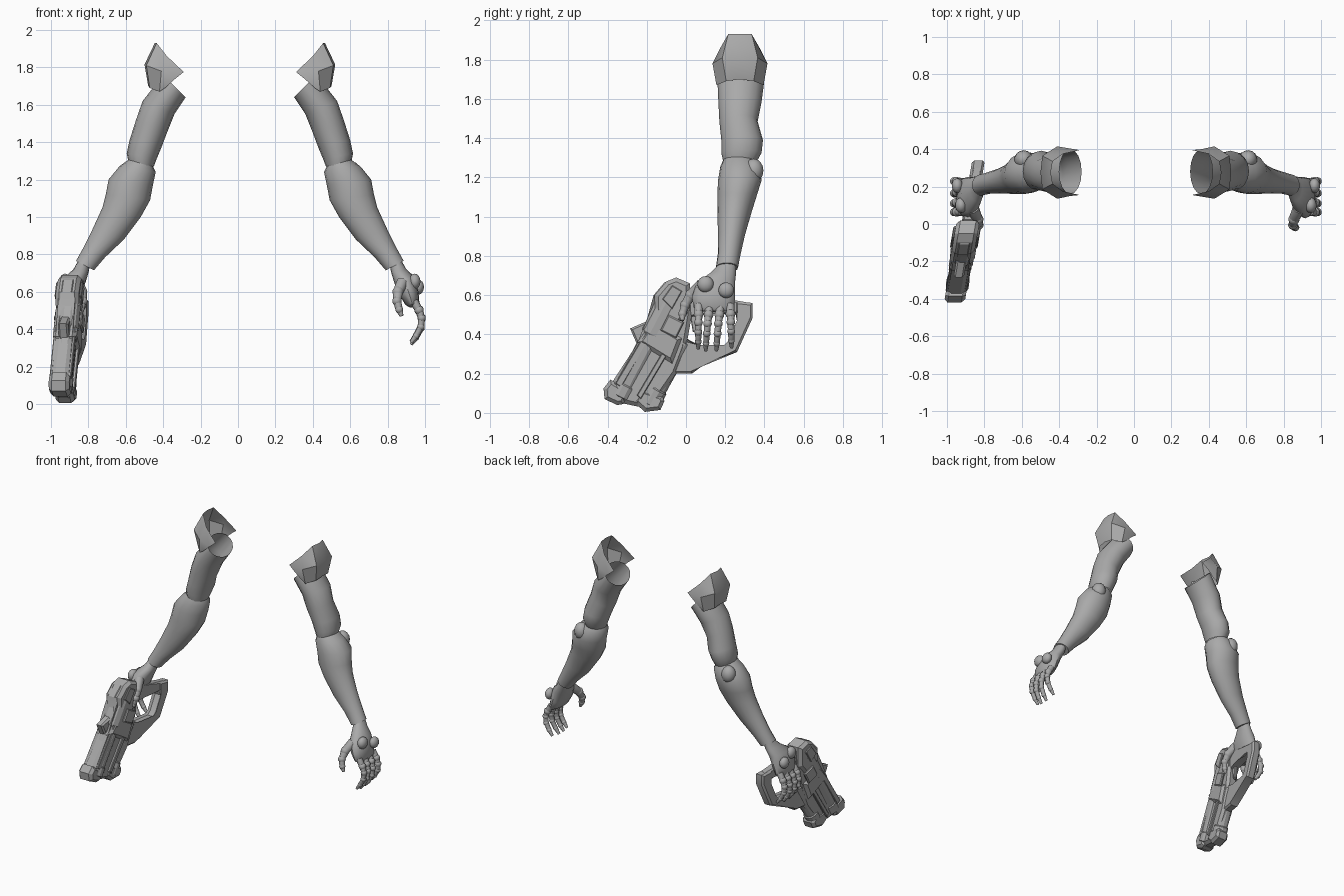
import bpy, bmesh, math
from mathutils import Vector

if "Cube" in bpy.data.objects:
    bpy.data.objects.remove(bpy.data.objects["Cube"])

grey = bpy.data.materials.new("plain_grey")
grey.diffuse_color = (0.4, 0.4, 0.4, 1)
grey.use_nodes = True
grey.node_tree.nodes["Principled BSDF"].inputs["Base Color"].default_value = grey.diffuse_color


def finish(name, bm, angle=40, normals=True):
    if normals:
        bmesh.ops.recalc_face_normals(bm, faces=bm.faces)
    me = bpy.data.meshes.new(name)
    bm.to_mesh(me)
    bm.free()
    me.materials.append(grey)
    ob = bpy.data.objects.new(name, me)
    bpy.context.collection.objects.link(ob)
    bpy.ops.object.select_all(action='DESELECT')
    ob.select_set(True)
    bpy.context.view_layer.objects.active = ob
    bpy.ops.object.shade_smooth_by_angle(angle=math.radians(angle))
    return ob


def place(side, p):
    """Right arm as is, left arm reflected."""
    return Vector(p) if side > 0 else Vector((0.02 - p[0], p[1], p[2]))


def skin(bm, rings, cap_start=False, cap_end=False):
    vs = [[bm.verts.new(p) for p in r] for r in rings]
    n = len(vs[0])
    for a, b in zip(vs, vs[1:]):
        for i in range(n):
            j = (i + 1) % n
            bm.faces.new((a[i], a[j], b[j], b[i]))
    if cap_start:
        bm.faces.new(vs[0])
    if cap_end:
        bm.faces.new(vs[-1])


def limb(name, side, rows, n=16, **caps):
    """Each row: inner x, inner z, outer x, outer z, front y, back y."""
    rings = []
    for xi, zi, xo, zo, y0, y1 in rows:
        c = Vector(((xi + xo) / 2, (y0 + y1) / 2, (zi + zo) / 2))
        a = Vector(((xo - xi) / 2, 0, (zo - zi) / 2))
        b = Vector((0, (y1 - y0) / 2, 0))
        rings.append([place(side, c + a * math.cos(t) + b * math.sin(t))
                      for t in (2 * math.pi * i / n for i in range(n))])
    bm = bmesh.new()
    skin(bm, rings, **caps)
    return finish(name, bm)


def tube(bm, pts, radii, n=10):
    pts = [Vector(p) for p in pts]
    rings = []
    for i, p in enumerate(pts):
        d = (pts[min(i + 1, len(pts) - 1)] - pts[max(i - 1, 0)]).normalized()
        u = d.cross(Vector((0.9, 0.3, 0.1))).normalized()
        v = d.cross(u)
        rings.append([p + radii[i] * (u * math.cos(t) + v * math.sin(t))
                      for t in (2 * math.pi * k / n for k in range(n))])
    skin(bm, rings, True, True)


def ball(bm, c, r, squash=(1, 1, 1)):
    res = bmesh.ops.create_uvsphere(bm, u_segments=14, v_segments=8, radius=r)
    for v in res['verts']:
        v.co = Vector(c) + Vector([v.co[i] * squash[i] for i in range(3)])


UPPER = [(.30, 1.64, .42, 1.76, .16, .40), (.36, 1.55, .53, 1.62, .165, .385),
         (.40, 1.45, .565, 1.52, .17, .365), (.43, 1.37, .60, 1.41, .18, .392),
         (.455, 1.31, .615, 1.34, .18, .385), (.47, 1.27, .605, 1.29, .19, .36)]
FORE = [(.475, 1.27, .60, 1.31, .19, .35), (.46, 1.24, .655, 1.27, .175, .375),
        (.475, 1.17, .712, 1.20, .163, .385), (.49, 1.09, .727, 1.12, .16, .36),
        (.54, 1.0, .745, 1.05, .16, .335), (.63, .88, .80, .93, .163, .30),
        (.73, .785, .85, .83, .162, .278), (.79, .715, .886, .765, .152, .265)]
PALM = [(.81, .745, .875, .765, .165, .255), (.82, .70, .90, .72, .12, .255),
        (.835, .65, .945, .68, .055, .25), (.865, .58, .965, .60, .03, .25),
        (.895, .53, .97, .54, .04, .245), (.92, .515, .96, .52, .07, .22)]
# shoulder guard columns: (half width y, x, z) for top, middle, bottom
GUARD = [((.12, .31, 1.775), (.125, .36, 1.735), (.12, .41, 1.69)),
         ((.10, .40, 1.86), (.14, .43, 1.78), (.12, .44, 1.67)),
         ((.06, .455, 1.93), (.09, .51, 1.81), (.07, .492, 1.69)),
         ((0, .465, 1.93), (0, .52, 1.815), (0, .50, 1.70))]

for side, tag in ((1, "right"), (-1, "left")):
    limb(tag + "_upper_arm", side, UPPER)
    limb(tag + "_forearm", side, FORE, cap_start=True, cap_end=True)
    limb(tag + "_palm", side, PALM, cap_start=True, cap_end=True)

    # open shoulder guard wrapped around the outer side
    bm = bmesh.new()
    cols = [[(x, .275 - h, z) for h, x, z in c] for c in GUARD]
    cols += [[(x, .275 + h, z) for h, x, z in c] for c in GUARD[-2::-1]]
    vs = [[bm.verts.new(place(side, p)) for p in c] for c in cols]
    for a, b in zip(vs, vs[1:]):
        for i in range(2):
            q = (a[i], a[i + 1], b[i + 1], b[i])
            bm.faces.new(q if side > 0 else q[::-1])
    finish(tag + "_shoulder_guard", bm, normals=False)

    # round elbow cap and hand knobs
    bm = bmesh.new()
    ball(bm, place(side, (.61, .345, 1.235)), .055, (.9, .9, 1.1))
    finish(tag + "_elbow_cap", bm)
    bm = bmesh.new()
    ball(bm, place(side, (.945, .10, .655)), .042, (.75, 1, 1))
    ball(bm, place(side, (.965, .205, .625)), .040, (.75, 1, 1))
    finish(tag + "_hand_knobs", bm)

    # jointed fingers and thumb
    bm = bmesh.new()
    for y0, y1, dz in ((.065, .062, .01), (.12, .10, 0), (.175, .155, 0), (.225, .232, .015)):
        path = [(.94, 0, .55), (.968, .25, .50), (.982, .5, .455),
                (.978, .7, .405), (.952, .9, .355), (.925, 1, .318)]
        pts = [place(side, (x, y0 + (y1 - y0) * t, z + dz * t)) for x, t, z in path]
        tube(bm, pts, [.022, .021, .018, .017, .015, .009])
        for i, r in ((1, .025), (2, .022), (3, .02), (4, .017)):
            ball(bm, pts[i], r)
    pts = [place(side, p) for p in ((.88, .08, .65), (.855, .025, .60),
                                    (.85, -.005, .55), (.862, -.018, .505), (.875, -.02, .47))]
    tube(bm, pts, [.033, .028, .022, .019, .01])
    for i, r in ((1, .03), (2, .026), (3, .021)):
        ball(bm, pts[i], r)
    finish(tag + "_fingers", bm)


# ---- blaster held by the left hand; built in the y-z plane and slanted in x ----
def gun_point(off, y, z):
    return Vector((-.872 + .17 * (y - .1) + off, y, z))


def slab(name, outline, half, bevel=.015, shift=0):
    bm = bmesh.new()
    a = [bm.verts.new(gun_point(shift - half, y, z)) for y, z in outline]
    b = [bm.verts.new(gun_point(shift + half, y, z)) for y, z in outline]
    n = len(a)
    fa, fb = bm.faces.new(a), bm.faces.new(b[::-1])
    for i in range(n):
        bm.faces.new((a[i], b[i], b[(i + 1) % n], a[(i + 1) % n]))
    if bevel:
        edges = list(set(fa.edges) | set(fb.edges))
        bmesh.ops.bevel(bm, geom=edges, offset=bevel, segments=1, affect='EDGES')
    return finish(name, bm, 25)


def barrel(name, ends, radii, off=0, n=12):
    (y0, z0), (y1, z1) = ends
    bm = bmesh.new()
    ts = [t for t, _ in radii]
    tube(bm, [gun_point(off, y0 + (y1 - y0) * t, z0 + (z1 - z0) * t) for t in ts],
         [r for _, r in radii], n)
    finish(name, bm, 25)


slab("blaster_body", [(-.11, .665), (-.165, .60), (-.18, .47), (-.25, .35), (-.40, .12),
                      (-.40, .085), (-.33, .05), (-.21, .025), (-.13, .085), (-.05, .2),
                      (.0, .33), (.03, .5), (.02, .66), (-.05, .685)], .045, .02)
slab("front_sight", [(-.17, .48), (-.285, .43), (-.25, .35), (-.16, .38)], .028, .01)
slab("rear_housing", [(-.10, .67), (-.16, .60), (-.16, .52), (-.06, .42), (.02, .52),
                      (.02, .66), (-.05, .69)], .062, .02)
slab("middle_collar", [(-.25, .36), (-.17, .47), (-.02, .38), (-.07, .25)], .064, .02)
slab("muzzle_block", [(-.42, .125), (-.385, .17), (-.29, .11), (-.32, .045), (-.35, .04), (-.415, .07)],
     .055, .018)
slab("lower_muzzle", [(-.27, .06), (-.22, .12), (-.12, .085), (-.11, .06), (-.13, .015), (-.21, .005)],
     .05, .018)
barrel("upper_barrel", ((-.335, .075), (-.06, .60)),
       [(0, .04), (.02, .062), (.12, .062), (.13, .056), (.6, .06), (.62, .068), (.95, .068), (1, .045)])
barrel("lower_barrel", ((-.19, .035), (-.01, .36)),
       [(0, .04), (.03, .052), (.25, .052), (.27, .045), (1, .045)])

# side rails, ribs and panels on both faces
for s, tag in ((-1, "outer"), (1, "inner")):
    slab(tag + "_side_rail", [(-.36, .15), (-.20, .42), (-.17, .40), (-.33, .13)], .008, .004, s * .05)
    slab(tag + "_lower_rail", [(-.25, .09), (-.09, .36), (-.07, .34), (-.23, .07)], .010, .004, s * .05)
    slab(tag + "_panel", [(-.13, .42), (-.09, .50), (-.01, .46), (-.05, .38)], .010, .006, s * .064)
    slab(tag + "_rear_panel", [(-.12, .58), (-.07, .65), (-.02, .62), (-.07, .53)], .006, .004, s * .066)

# trigger guard loop and grip
slab("guard_loop", [(-.07, .2), (.03, .2), (.07, .245), (.26, .31), (.34, .485), (.34, .56),
                    (.25, .57), (.25, .52), (.272, .47), (.225, .36), (.2, .335), (.06, .335),
                    (0, .38)], .034, .012)
slab("grip_bar", [(-.01, .62), (.10, .60), (.30, .565), (.30, .51), (.24, .50), (.12, .52), (0, .48)],
     .03, .012)
slab("trigger", [(.02, .50), (.06, .50), (.055, .42), (.035, .41)], .012, .004)
